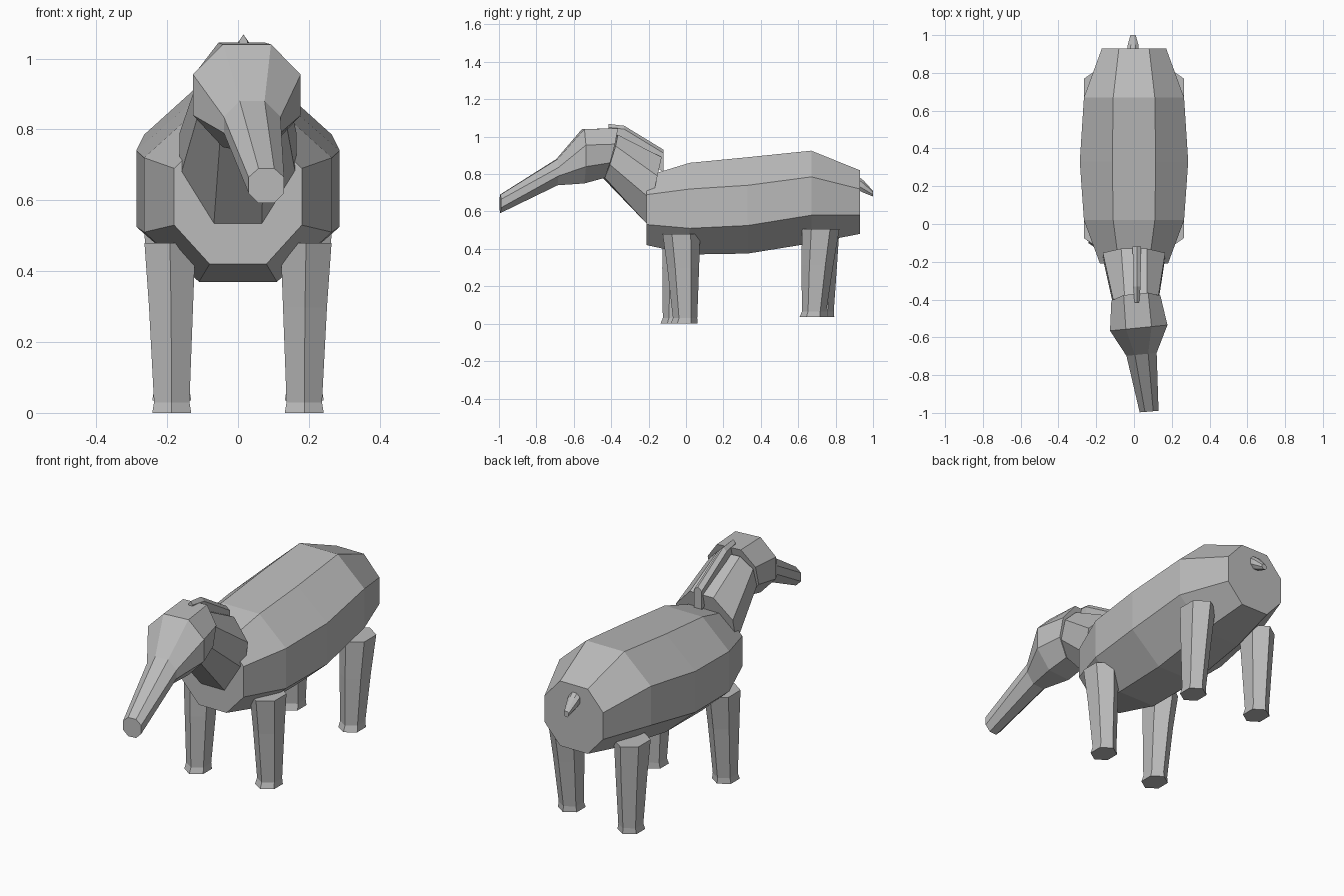
import bpy, math

cube = bpy.data.objects.get("Cube")
if cube:
    bpy.data.objects.remove(cube, do_unlink=True)

grey = bpy.data.materials.new("grey_hide")
grey.use_nodes = True
colour = (0.5, 0.5, 0.5, 1)
grey.diffuse_color = colour
grey.node_tree.nodes["Principled BSDF"].inputs["Base Color"].default_value = colour


def loft(name, rings):
    """Skin equal-sized rings with flat quads and cap both ends."""
    n = len(rings[0])
    verts = [p for ring in rings for p in ring]
    faces = [list(range(n))[::-1], [len(verts) - n + i for i in range(n)]]
    for r in range(len(rings) - 1):
        for i in range(n):
            a, b = r * n + i, r * n + (i + 1) % n
            faces.append([a, b, b + n, a + n])
    mesh = bpy.data.meshes.new(name)
    mesh.from_pydata(verts, [], faces)
    mesh.materials.append(grey)
    obj = bpy.data.objects.new(name, mesh)
    bpy.context.collection.objects.link(obj)
    # Consistent outward normals
    bpy.context.view_layer.objects.active = obj
    obj.select_set(True)
    bpy.ops.object.mode_set(mode='EDIT')
    bpy.ops.mesh.select_all(action='SELECT')
    bpy.ops.mesh.normals_make_consistent(inside=False)
    bpy.ops.object.mode_set(mode='OBJECT')
    obj.select_set(False)
    return obj


def octagon(y, cx, half, flat, heights, lean=0, turn=0):
    """Eight-sided upright ring; lean shifts the underside in y, turn yaws it."""
    top, upper, lower, base = heights
    outline = [(-flat, top), (flat, top), (half, upper), (half, lower),
               (flat, base), (-flat, base), (-half, lower), (-half, upper)]
    return [(cx + x, y + lean * (top - z) / (top - base) + turn * x, z)
            for x, z in outline]


def hexagon(cx, cy, rx, ry, z):
    """Six-sided level ring with corners pointing to the front and back."""
    return [(cx + rx * math.sin(k * math.pi / 3) / math.sin(math.pi / 3),
             cy - ry * math.cos(k * math.pi / 3), z) for k in range(6)]


# Barrel body
loft("body", [
    octagon(-0.21, 0, 0.18, 0.08, (0.79, 0.69, 0.53, 0.42)),
    octagon(0.02, 0, 0.265, 0.11, (0.86, 0.72, 0.51, 0.37)),
    octagon(0.33, 0, 0.287, 0.115, (0.89, 0.74, 0.525, 0.375)),
    octagon(0.67, 0, 0.265, 0.11, (0.925, 0.785, 0.58, 0.43)),
    octagon(0.93, 0, 0.17, 0.08, (0.82, 0.72, 0.58, 0.48)),
])

# Neck rising forward out of the chest
loft("neck", [
    octagon(-0.13, 0, 0.165, 0.068, (0.89, 0.79, 0.66, 0.535), -0.08),
    octagon(-0.37, 0.01, 0.12, 0.06, (1.01, 0.95, 0.85, 0.78), -0.07, 0.1),
])

# Head and long snout, turned slightly to one side
loft("head", [
    octagon(-0.37, 0.01, 0.13, 0.065, (1.045, 0.96, 0.86, 0.78), -0.07, 0.1),
    octagon(-0.55, 0.025, 0.152, 0.068, (1.04, 0.955, 0.84, 0.75), 0, 0.1),
    octagon(-0.69, 0.04, 0.08, 0.035, (0.88, 0.835, 0.79, 0.74), 0, 0.1),
    octagon(-0.993, 0.08, 0.05, 0.022, (0.69, 0.665, 0.62, 0.592), 0, 0.08),
])

# Mane ridge: narrow strip along the back of the neck
mane_path = [(-0.415, 1.068, 1.0, 0.012), (-0.33, 1.058, 0.95, 0.02),
             (-0.12, 0.93, 0.81, 0.022)]
loft("mane", [[(0.015 - w, y, low), (0.015 - w, y, top - 0.018),
               (0.015, y, top), (0.015 + w, y, top - 0.018), (0.015 + w, y, low)]
              for y, top, low, w in mane_path])

# Short tail stub
loft("tail", [
    octagon(0.9, -0.005, 0.032, 0.014, (0.805, 0.785, 0.75, 0.725)),
    octagon(0.95, -0.005, 0.028, 0.012, (0.765, 0.75, 0.72, 0.7)),
    octagon(1.0, -0.005, 0.014, 0.007, (0.71, 0.703, 0.69, 0.68)),
])

# Four tapering legs with slightly flared feet
for side, label in ((1, "left"), (-1, "right")):
    for part, top_y, foot_y, floor, height in (
            ("front", -0.025, -0.032 + 0.027 * side, 0, 0.48),
            ("back", 0.72, 0.705 - 0.02 * side, 0.035, 0.505)):
        loft(f"{part}_leg_{label}", [
            hexagon(side * 0.187, foot_y - 0.005, 0.055, 0.073, floor),
            hexagon(side * 0.187, foot_y, 0.05, 0.065, floor + 0.03),
            hexagon(side * 0.189, (foot_y + top_y) / 2, 0.062, 0.085, height * 0.62),
            hexagon(side * 0.192, top_y, 0.072, 0.1, height),
        ])
